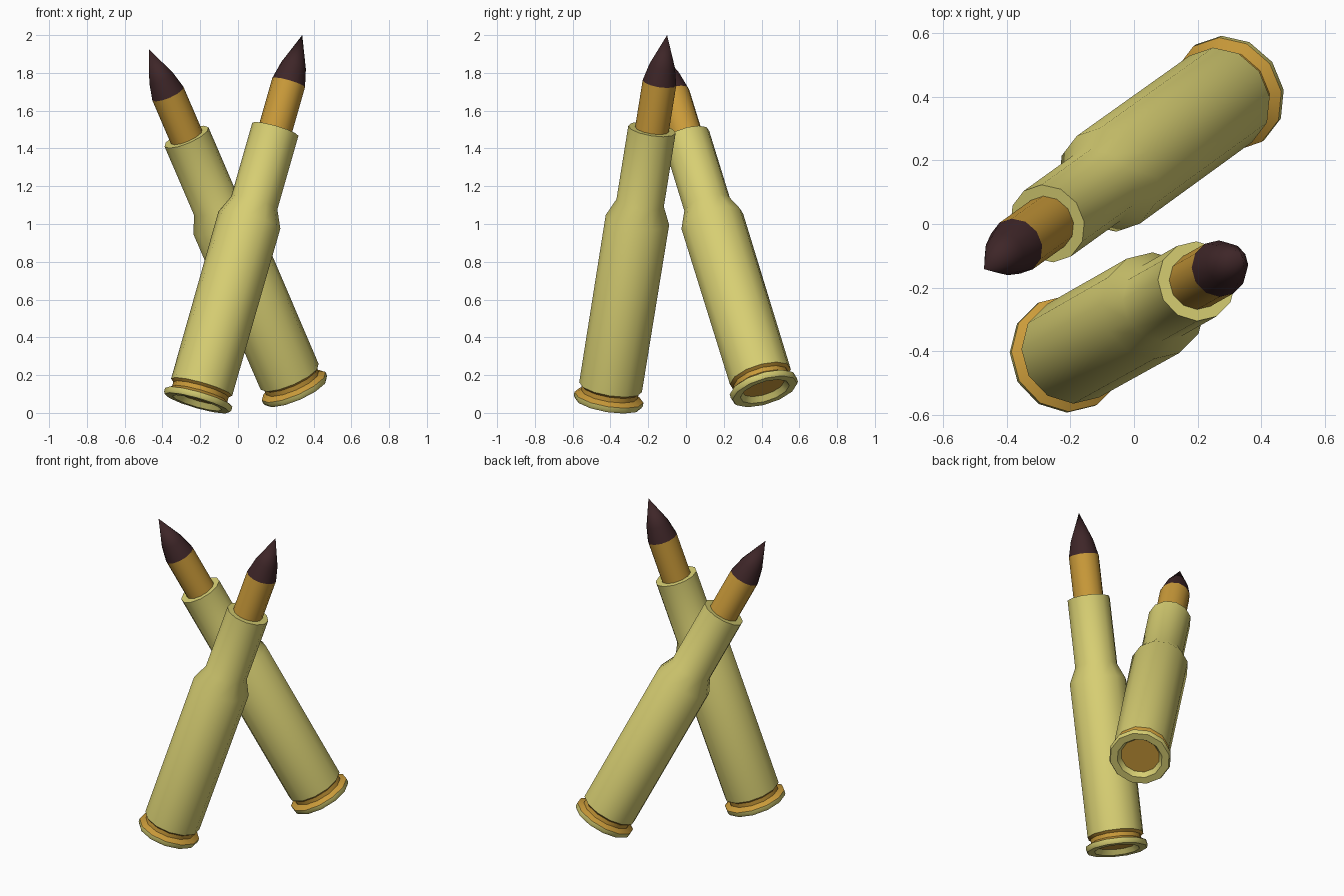
import bpy, bmesh, math
from mathutils import Vector

if "Cube" in bpy.data.objects:
    bpy.data.objects.remove(bpy.data.objects["Cube"])

SIDES = 12
LENGTH = 2.05


def material(name, rgb):
    m = bpy.data.materials.new(name)
    m.diffuse_color = (*rgb, 1.0)
    m.use_nodes = True
    m.node_tree.nodes["Principled BSDF"].inputs["Base Color"].default_value = m.diffuse_color
    return m


brass = material("pale_brass", (0.68, 0.62, 0.17))
copper = material("copper_orange", (0.60, 0.33, 0.042))
dark = material("dark_tip", (0.048, 0.019, 0.021))


def lathe(name, profile, mat, matrix):
    """Spin (radius, height) points round z; radius 0 becomes a pole."""
    bm = bmesh.new()
    rings = []
    for r, h in profile:
        if r == 0:
            rings.append([bm.verts.new((0, 0, h))])
        else:
            rings.append([bm.verts.new((r * math.cos(2 * math.pi * i / SIDES),
                                        r * math.sin(2 * math.pi * i / SIDES), h))
                          for i in range(SIDES)])
    for a, b in zip(rings, rings[1:]):
        for i in range(SIDES):
            j = (i + 1) % SIDES
            loop = [a[i % len(a)], a[j % len(a)], b[j % len(b)], b[i % len(b)]]
            bm.faces.new(list(dict.fromkeys(loop)))
    me = bpy.data.meshes.new(name)
    bm.to_mesh(me)
    bm.free()
    me.materials.append(mat)
    ob = bpy.data.objects.new(name, me)
    bpy.context.collection.objects.link(ob)
    ob.matrix_world = matrix
    bpy.ops.object.select_all(action='DESELECT')
    ob.select_set(True)
    bpy.context.view_layer.objects.active = ob
    bpy.ops.object.shade_smooth_by_angle(angle=math.radians(40))
    return ob


def cartridge(prefix, base, tip):
    base, tip = Vector(base), Vector(tip)
    axis = (tip - base).normalized()
    mat = axis.to_track_quat('Z', 'Y').to_matrix().to_4x4()
    mat.translation = tip - axis * LENGTH

    # base flange with a conical recess
    lathe(prefix + "_rim", [(0.115, 0.03), (0.135, 0.0), (0.178, 0.0),
                            (0.185, 0.012), (0.185, 0.032)], brass, mat)
    # primer disc in the recess
    lathe(prefix + "_primer", [(0, 0.03), (0.115, 0.03)], copper, mat)
    # extractor groove and top of the flange
    lathe(prefix + "_groove", [(0.185, 0.032), (0.152, 0.05), (0.152, 0.075),
                               (0.168, 0.088)], copper, mat)
    # bottlenecked case, closed at the mouth round the bullet
    lathe(prefix + "_case", [(0.168, 0.088), (0.17, 1.02), (0.127, 1.115),
                             (0.127, 1.525), (0.088, 1.525)], brass, mat)
    # bullet
    lathe(prefix + "_bullet", [(0.09, 1.50), (0.09, 1.785)], copper, mat)
    lathe(prefix + "_bullet_tip", [(0.09, 1.785), (0.068, 1.88), (0, LENGTH)], dark, mat)


cartridge("front_cartridge", (-0.215, -0.412, 0.057), (0.34, -0.10, 2.0))
cartridge("rear_cartridge", (0.303, 0.415, 0.122), (-0.472, -0.142, 1.925))
